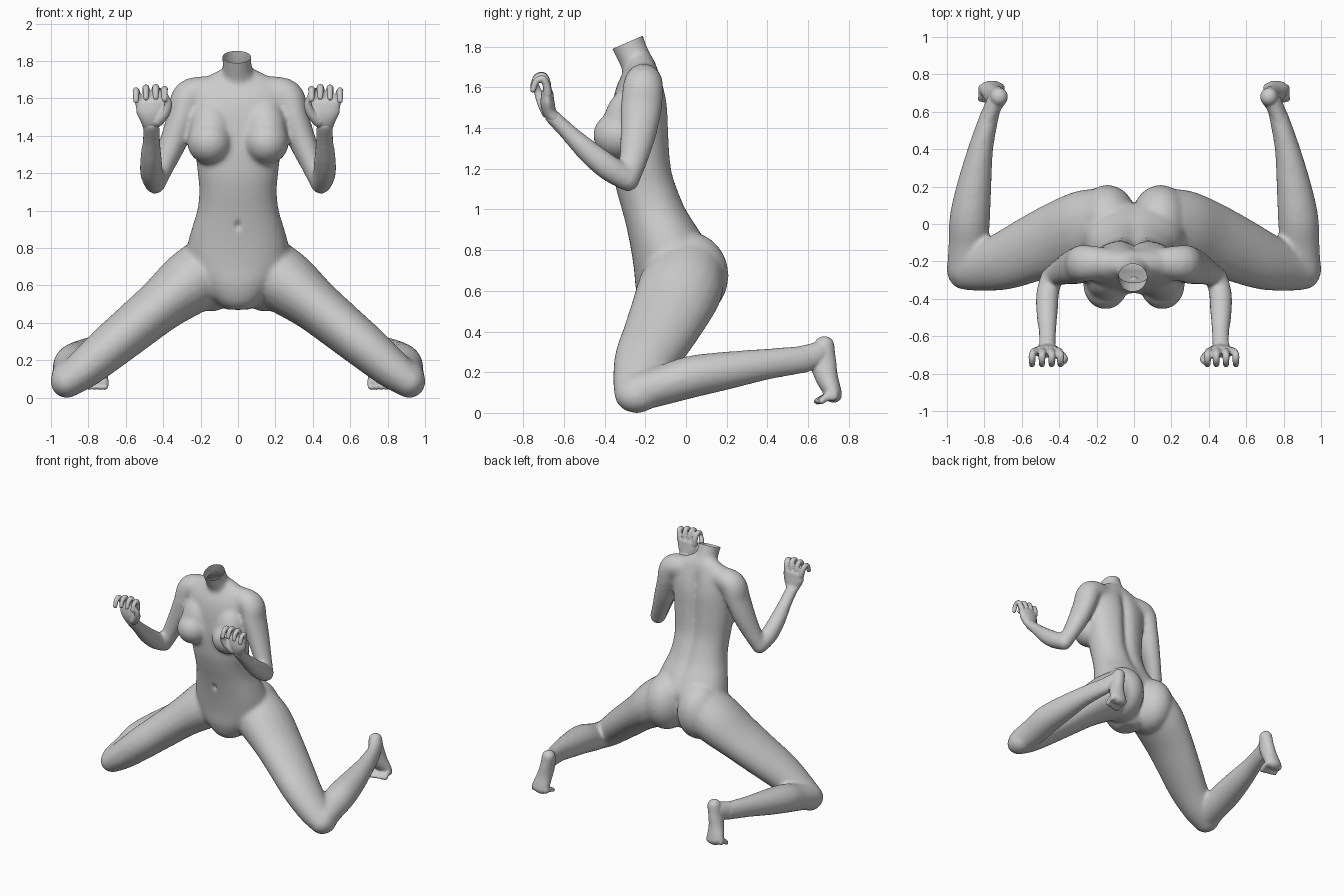
import bpy, bmesh, math
from mathutils import Vector, Matrix


def spline(pts, n=5):
    # Catmull-Rom through rows of any length
    out = []
    for i in range(len(pts) - 1):
        p0, p1, p2 = pts[max(i - 1, 0)], pts[i], pts[i + 1]
        p3 = pts[min(i + 2, len(pts) - 1)]
        for k in range(n):
            t = k / n
            out.append([0.5 * (2 * b + (c - a) * t + (2 * a - 5 * b + 4 * c - d) * t * t
                               + (3 * b - a - 3 * c + d) * t ** 3)
                        for a, b, c, d in zip(p0, p1, p2, p3)])
    out.append(list(pts[-1]))
    return out


def skin(bm, rings):
    loops = [[bm.verts.new(p) for p in r] for r in rings]
    n = len(loops[0])
    faces = [bm.faces.new(loops[0]), bm.faces.new(loops[-1])]
    for a, b in zip(loops, loops[1:]):
        for i in range(n):
            j = (i + 1) % n
            faces.append(bm.faces.new((a[i], a[j], b[j], b[i])))
    bmesh.ops.recalc_face_normals(bm, faces=faces)


def tube(bm, pts, side=(1, 0, 0), sx=1, seg=20, grow=0.0):
    # rounded limb; rows are x, y, z, radius along side, other radius
    rows = [r[:3] + [r[3] + grow, r[4] + grow] for r in spline(pts)]
    P = [Vector(r[:3]) for r in rows]
    rings = []

    def ring(c, t, ra, rb):
        a = Vector(side)
        a = (a - t * a.dot(t)).normalized()
        b = t.cross(a)
        pts_ = [c + a * ra * math.cos(2 * math.pi * i / seg) + b * rb * math.sin(2 * math.pi * i / seg)
                for i in range(seg)]
        rings.append([(sx * p.x, p.y, p.z) for p in pts_])

    T = [(P[min(i + 1, len(P) - 1)] - P[max(i - 1, 0)]).normalized() for i in range(len(P))]
    steps = [math.radians(q) for q in (82, 60, 40, 20)]
    ra, rb = rows[0][3:]
    for q in steps:
        ring(P[0] - T[0] * min(ra, rb) * math.sin(q), T[0], ra * math.cos(q), rb * math.cos(q))
    for p, t, r in zip(P, T, rows):
        ring(p, t, r[3], r[4])
    ra, rb = rows[-1][3:]
    for q in reversed(steps):
        ring(P[-1] + T[-1] * min(ra, rb) * math.sin(q), T[-1], ra * math.cos(q), rb * math.cos(q))
    skin(bm, rings)


def ball(bm, c, r, rot=0.0):
    m = Matrix.Translation(c) @ Matrix.Rotation(rot, 4, 'X') @ Matrix.Diagonal((*r, 1))
    bmesh.ops.create_uvsphere(bm, u_segments=28, v_segments=18, radius=1, matrix=m)


def finish(bm, name, voxel, smooth, cut=None):
    # fuse overlapping pieces into one smooth skin
    me = bpy.data.meshes.new(name)
    bm.to_mesh(me)
    bm.free()
    ob = bpy.data.objects.new(name, me)
    bpy.context.collection.objects.link(ob)
    m = ob.modifiers.new("fuse", 'REMESH')
    m.mode, m.voxel_size = 'VOXEL', voxel
    s = ob.modifiers.new("soften", 'SMOOTH')
    s.factor, s.iterations = 0.5, smooth
    dg = bpy.context.evaluated_depsgraph_get()
    new = bpy.data.meshes.new_from_object(ob.evaluated_get(dg))
    ob.modifiers.clear()
    ob.data = new
    if cut:
        b = bmesh.new()
        b.from_mesh(new)
        bmesh.ops.bisect_plane(b, geom=b.verts[:] + b.edges[:] + b.faces[:],
                               plane_co=cut[0], plane_no=cut[1], clear_outer=True)
        b.to_mesh(new)
        b.free()
    for p in new.polygons:
        p.use_smooth = True
    return ob


body = bmesh.new()

# torso: z, centre y, half width, half depth, depth of spine furrow
torso = [(0.47, -0.08, 0.06, 0.08, 0), (0.51, -0.08, 0.12, 0.13, 0.01), (0.6, -0.07, 0.2, 0.175, 0.03),
         (0.7, -0.065, 0.265, 0.19, 0.03), (0.8, -0.075, 0.272, 0.195, 0.01), (0.9, -0.112, 0.248, 0.178, 0.01),
         (1.0, -0.155, 0.218, 0.16, 0.02), (1.1, -0.19, 0.207, 0.153, 0.025), (1.2, -0.215, 0.215, 0.148, 0.03),
         (1.35, -0.225, 0.232, 0.145, 0.035), (1.5, -0.225, 0.245, 0.138, 0.035), (1.6, -0.225, 0.265, 0.118, 0.03),
         (1.67, -0.22, 0.24, 0.09, 0.01), (1.72, -0.215, 0.16, 0.065, 0), (1.76, -0.22, 0.08, 0.045, 0)]
rings = []
for z, yc, w, d, f in spline(torso, 4):
    ring = []
    for i in range(48):
        a = 2 * math.pi * i / 48
        c, s = math.cos(a), math.sin(a)
        x = w * math.copysign(abs(c) ** 0.88, c)
        y = yc + d * math.copysign(abs(s) ** 0.88, s)
        if s > 0:
            y -= f * math.exp(-(x / 0.035) ** 2)
        ring.append((x, y, z))
    rings.append(ring)
skin(body, rings)

# neck, cut open at a slant later
tube(body, [(0, -0.22, 1.64, 0.1, 0.08), (0, -0.242, 1.72, 0.086, 0.08),
            (-0.005, -0.27, 1.78, 0.078, 0.081), (-0.01, -0.315, 1.89, 0.081, 0.088)])

for s in (1, -1):
    # chest and seat
    ball(body, (s * 0.152, -0.325, 1.365), (0.12, 0.132, 0.118))
    ball(body, (s * 0.146, -0.305, 1.44), (0.112, 0.1, 0.16), -0.25)
    ball(body, (s * 0.142, 0.012, 0.675), (0.16, 0.198, 0.215))
    # upper arm and forearm
    tube(body, [(0.15, -0.21, 1.635, 0.08, 0.08), (0.26, -0.21, 1.61, 0.088, 0.095), (0.3, -0.22, 1.5, 0.075, 0.098),
                (0.345, -0.235, 1.37, 0.07, 0.085), (0.4, -0.26, 1.24, 0.057, 0.066),
                (0.443, -0.285, 1.145, 0.052, 0.052)], sx=s, grow=0.004)
    tube(body, [(0.443, -0.285, 1.145, 0.053, 0.053), (0.463, -0.38, 1.205, 0.057, 0.06),
                (0.465, -0.48, 1.285, 0.053, 0.053), (0.463, -0.58, 1.38, 0.043, 0.039),
                (0.465, -0.66, 1.46, 0.042, 0.034)], sx=s, grow=0.005)
    # thigh
    tube(body, [(0.17, -0.005, 0.675, 0.195, 0.175), (0.27, -0.03, 0.605, 0.207, 0.168),
                (0.41, -0.078, 0.495, 0.195, 0.14), (0.55, -0.135, 0.38, 0.176, 0.128),
                (0.69, -0.195, 0.265, 0.155, 0.118), (0.82, -0.23, 0.155, 0.128, 0.103),
                (0.915, -0.245, 0.085, 0.105, 0.085)], side=(0, 1, 0), sx=s, grow=0.003)
    # shin
    tube(body, [(0.905, -0.24, 0.1, 0.092, 0.09), (0.885, -0.1, 0.14, 0.103, 0.095),
                (0.878, 0.03, 0.178, 0.105, 0.1), (0.855, 0.2, 0.208, 0.09, 0.09),
                (0.82, 0.4, 0.24, 0.064, 0.073), (0.775, 0.57, 0.262, 0.048, 0.065),
                (0.755, 0.62, 0.272, 0.042, 0.058)], sx=s, grow=0.004)

ob = finish(body, "headless_body", 0.011, 22, ((0, -0.285, 1.8225), (0, -0.4, 0.917)))
# navel
for v in ob.data.vertices:
    if v.co.y < -0.2:
        v.co.y += 0.018 * math.exp(-(v.co.x / 0.013) ** 2 - ((v.co.z - 0.92) / 0.022) ** 2)

# hands with curled fingers, palms forward
hands = bmesh.new()
for s in (1, -1):
    tube(hands, [(0.465, -0.635, 1.435, 0.04, 0.033), (0.465, -0.668, 1.475, 0.055, 0.033),
                 (0.465, -0.68, 1.52, 0.077, 0.035), (0.467, -0.682, 1.57, 0.08, 0.03)], sx=s)
    for x, tip, dz in ((0.405, 0.393, -0.004), (0.447, 0.44, 0.006), (0.487, 0.492, 0.003), (0.527, 0.545, -0.012)):
        tube(hands, [(x, -0.68, 1.57, 0.023, 0.021), ((x + tip) / 2, -0.685, 1.62 + dz, 0.021, 0.02),
                     (tip, -0.703, 1.653 + dz, 0.019, 0.018), (tip, -0.735, 1.643 + dz, 0.018, 0.017),
                     (tip, -0.752, 1.6 + dz, 0.016, 0.015)], sx=s, seg=12)
    tube(hands, [(0.43, -0.68, 1.48, 0.033, 0.033), (0.39, -0.705, 1.52, 0.026, 0.026),
                 (0.373, -0.725, 1.57, 0.021, 0.021), (0.385, -0.738, 1.61, 0.016, 0.016)],
         side=(0, 1, 0), sx=s, seg=12)
finish(hands, "hands", 0.006, 4)

# feet standing on the toes, toes bent forward
feet = bmesh.new()
for s in (1, -1):
    tube(feet, [(0.79, 0.52, 0.257, 0.046, 0.064), (0.765, 0.6, 0.272, 0.046, 0.064),
                (0.742, 0.655, 0.292, 0.046, 0.06)], sx=s)
    tube(feet, [(0.722, 0.68, 0.33, 0.048, 0.05), (0.735, 0.675, 0.25, 0.05, 0.064),
                (0.748, 0.69, 0.18, 0.055, 0.057), (0.758, 0.714, 0.12, 0.065, 0.047),
                (0.763, 0.725, 0.092, 0.068, 0.042)], sx=s)
    for i in range(5):
        x, r = 0.712 + 0.026 * i, 0.022 if i == 0 else 0.0165
        end = 0.643 + 0.006 * i
        tube(feet, [(x, 0.73, 0.085, r, 0.026), (x, 0.69, 0.077, r, 0.021),
                    (x + 0.003, end, 0.057, r, 0.016)], sx=s, seg=12)
finish(feet, "feet", 0.007, 5)
